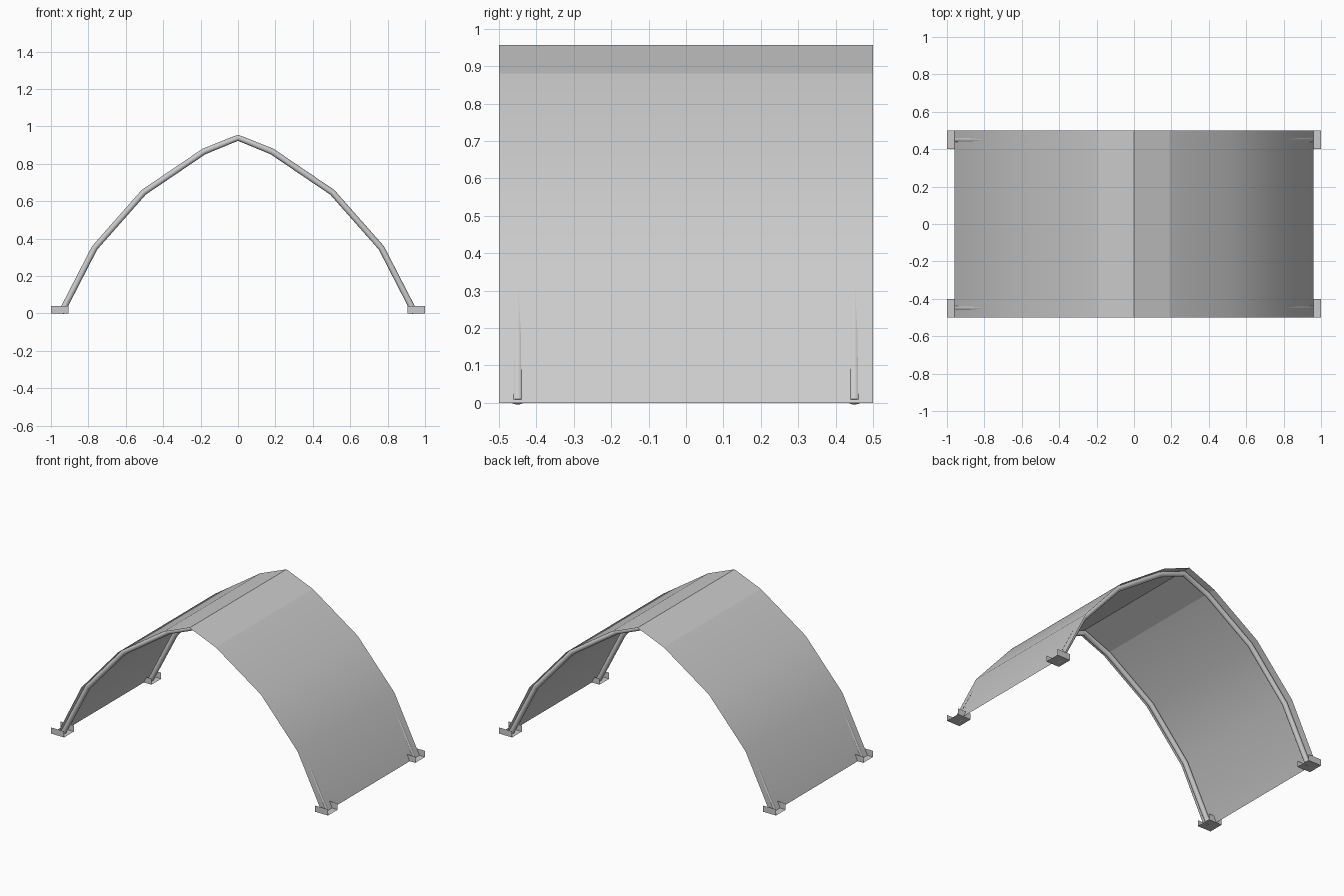
import bpy
import bmesh
from math import radians
from mathutils import Vector

cube = bpy.data.objects.get("Cube")
if cube:
    bpy.data.objects.remove(cube, do_unlink=True)

grey = bpy.data.materials.new("light grey")
grey.use_nodes = True
grey.diffuse_color = (0.6, 0.6, 0.6, 1)
grey.node_tree.nodes["Principled BSDF"].inputs["Base Color"].default_value = (0.6, 0.6, 0.6, 1)

# Right half of the arch outline (x, z), from ridge to ground
HALF = [(0, 0.957), (0.19, 0.88), (0.515, 0.66), (0.78, 0.36), (0.96, 0)]
ARCH = [Vector((-x, z)) for x, z in reversed(HALF[1:])] + [Vector(p) for p in HALF]
TUBE = 0.0165


def sheet(name, profile, direction):
    """Extrude an open (x, y, z) profile along a direction into a thin sheet."""
    bm = bmesh.new()
    rows = [[bm.verts.new(Vector(p) + offset) for p in profile]
            for offset in (Vector((0, 0, 0)), Vector(direction))]
    for i in range(len(profile) - 1):
        bm.faces.new((rows[0][i], rows[1][i], rows[1][i + 1], rows[0][i + 1]))
    mesh = bpy.data.meshes.new(name)
    bm.to_mesh(mesh)
    bm.free()
    obj = bpy.data.objects.new(name, mesh)
    bpy.context.collection.objects.link(obj)
    mesh.materials.append(grey)
    return obj


def inset(points, distance):
    """Offset the arch inwards, with mitred corners."""
    result = []
    for i, p in enumerate(points):
        before = (p - points[i - 1]).normalized() if i else None
        after = (points[i + 1] - p).normalized() if i < len(points) - 1 else None
        before, after = before or after, after or before
        tangent = (before + after).normalized()
        normal = Vector((tangent.y, -tangent.x))
        result.append(p + normal * distance / tangent.dot(before))
    return result


# Canopy: smooth sides, creased at the ridge and at the shoulders
canopy = sheet("canopy", [(p.x, -0.5, p.y) for p in ARCH], (0, 1, 0))
for face in canopy.data.polygons:
    face.use_smooth = True
for edge in canopy.data.edges:
    a, b = (canopy.data.vertices[v].co for v in edge.vertices)
    edge.use_edge_sharp = abs(a.y - b.y) > 0.5 and a.z > 0.8

# Tubular ribs under both ends of the canopy
path = inset(ARCH, TUBE)
for end in (0, -1):
    path[end].y = 0.003
for name, y in (("front_rib", -0.45), ("back_rib", 0.45)):
    curve = bpy.data.curves.new(name, "CURVE")
    curve.dimensions = "3D"
    curve.bevel_depth = TUBE
    curve.bevel_resolution = 4
    curve.use_fill_caps = True
    spline = curve.splines.new("POLY")
    spline.points.add(len(path) - 1)
    for point, p in zip(spline.points, path):
        point.co = (p.x, y, p.y, 1)
    rib = bpy.data.objects.new(name, curve)
    bpy.context.collection.objects.link(rib)
    curve.materials.append(grey)
    bpy.ops.object.select_all(action="DESELECT")
    rib.select_set(True)
    bpy.context.view_layer.objects.active = rib
    bpy.ops.object.convert(target="MESH")
    bpy.ops.object.shade_smooth_by_angle(angle=radians(35))

# Feet: folded channels, open towards the inside and outside
for side, sx in (("left", 1), ("right", -1)):
    for end, sy in (("front", -1), ("back", 1)):
        x = 0.905 if sx > 0 else -1
        channel = [(x, sy * 0.45 + dy, z)
                   for dy, z in ((-0.05, 0.04), (-0.05, 0), (0.05, 0), (0.05, 0.04))]
        sheet(f"{end}_{side}_foot", channel, (0.095, 0, 0))
